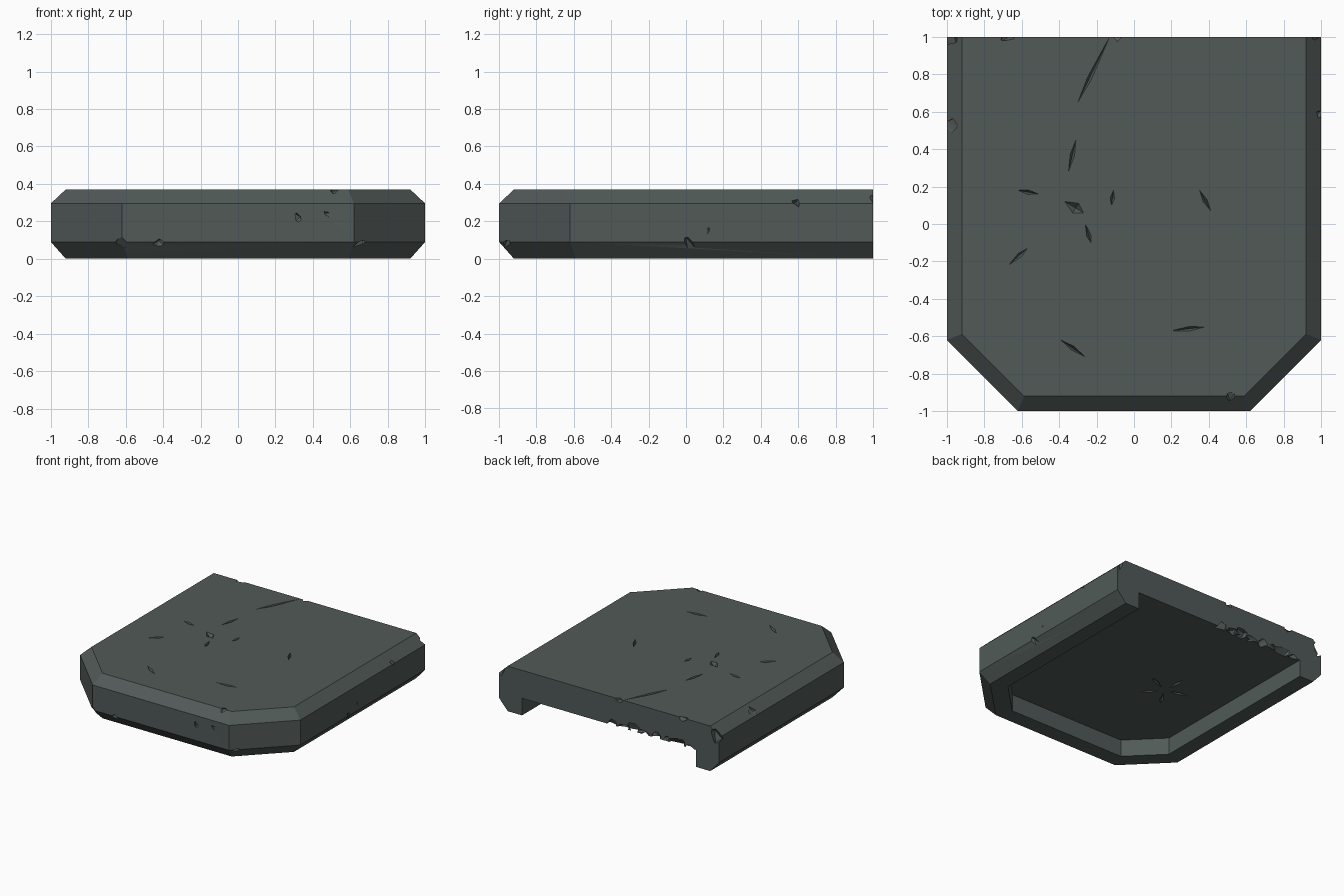
import bpy, bmesh, math, random
from mathutils import Vector

if "Cube" in bpy.data.objects:
    bpy.data.objects.remove(bpy.data.objects["Cube"])

random.seed(4)

stone = bpy.data.materials.new("dark grey stone")
stone.diffuse_color = (0.082, 0.102, 0.097, 1)
stone.use_nodes = True
stone.node_tree.nodes["Principled BSDF"].inputs["Base Color"].default_value = stone.diffuse_color


def outline(d, z, back=1.0):
    """Slab outline with cut front corners, inset by d on all but the back side."""
    k = (math.sqrt(2) - 1) * d
    half = [(1 - d, back), (1 - d, -0.62 + k), (0.62 - k, -1 + d)]
    pts = half + [(-x, y) for x, y in reversed(half)]
    return [(x, y, z) for x, y in pts]


def make_object(name, bm):
    bmesh.ops.recalc_face_normals(bm, faces=bm.faces)
    mesh = bpy.data.meshes.new(name)
    bm.to_mesh(mesh)
    bm.free()
    mesh.materials.append(stone)
    ob = bpy.data.objects.new(name, mesh)
    bpy.context.collection.objects.link(ob)
    return ob


def loft(name, rings):
    bm = bmesh.new()
    rows = [[bm.verts.new(p) for p in r] for r in rings]
    for a, b in zip(rows, rows[1:]):
        for i in range(len(a)):
            j = (i + 1) % len(a)
            bm.faces.new((a[i], a[j], b[j], b[i]))
    bm.faces.new(rows[0])
    bm.faces.new(rows[-1])
    return make_object(name, bm)


def hull(name, points):
    bm = bmesh.new()
    for p in points:
        bm.verts.new(p)
    res = bmesh.ops.convex_hull(bm, input=bm.verts)
    loose = [v for v in bm.verts if not v.link_faces]
    bmesh.ops.delete(bm, geom=loose, context='VERTS')
    return make_object(name, bm)


def cut(target, cutter):
    cutter.hide_render = True
    mod = target.modifiers.new("cut", 'BOOLEAN')
    mod.operation = 'DIFFERENCE'
    mod.solver = 'EXACT'
    mod.object = cutter
    bpy.context.view_layer.objects.active = target
    bpy.ops.object.modifier_apply(modifier=mod.name)
    bpy.data.objects.remove(cutter, do_unlink=True)


def chip(target, x, y, z, r, stretch=(1, 1, 1)):
    """Knock a jagged flake out of an edge."""
    pts = []
    for _ in range(11):
        v = Vector([random.gauss(0, 1) for _ in range(3)]).normalized()
        v *= r * random.uniform(0.75, 1.1)
        pts.append((x + v.x * stretch[0], y + v.y * stretch[1], z + v.z * stretch[2]))
    cut(target, hull("chip_cutter", pts))


def crack(target, x0, y0, x1, y1, z, w=0.012, depth=0.025):
    """Score a thin tapering groove into a level face."""
    a, b = Vector((x0, y0, z)), Vector((x1, y1, z))
    side = (b - a).cross(Vector((0, 0, 1))).normalized() * w
    m = a.lerp(b, random.uniform(0.35, 0.65))
    up = Vector((0, 0, depth))
    cut(target, hull("crack_cutter", [a, b, m + side, m - side, m + up, m - up]))


# Bevelled slab
slab = loft("stone_slab", [outline(0.08, 0), outline(0, 0.09),
                           outline(0, 0.295), outline(0.08, 0.37)])

# Underside recess, open at the back
cut(slab, loft("recess_cutter", [outline(0.21, -0.1, 1.2), outline(0.21, 0.14, 1.2)]))

# Chipped edges: front left corner, sides, front, back corners
for c in [(-0.95, -0.69, 0.36, 0.07), (-0.83, -0.80, 0.38, 0.075), (-0.72, -0.90, 0.37, 0.06),
          (-0.64, -1.0, 0.07, 0.06), (-0.42, -1.0, 0.07, 0.04), (0.66, -0.98, 0.08, 0.05),
          (0.32, -1.02, 0.22, 0.04), (0.47, -1.02, 0.23, 0.035), (0.52, -0.93, 0.37, 0.035),
          (1.0, 0.02, 0.08, 0.05), (1.02, 0.10, 0.14, 0.04), (1.0, 0.58, 0.31, 0.04),
          (0.99, 1.0, 0.33, 0.06), (-0.98, 0.53, 0.33, 0.05), (-0.98, 1.0, 0.30, 0.07),
          (-0.68, 1.01, 0.37, 0.06), (-0.09, 1.01, 0.37, 0.05)]:
    chip(slab, *c)

# Crumbled lower lip of the open back
for i in range(8):
    chip(slab, -0.72 + 0.1 * i, 1.0, random.uniform(0.14, 0.18),
         random.uniform(0.045, 0.07), (1.2, 0.8, 0.9))

# Cracks on the top face
for c in [(-0.13, 1.0, -0.30, 0.65), (-0.31, 0.45, -0.35, 0.28), (-0.62, 0.18, -0.51, 0.16),
          (-0.11, 0.18, -0.12, 0.10), (0.35, 0.18, 0.41, 0.07), (0.20, -0.57, 0.38, -0.55),
          (-0.39, -0.62, -0.26, -0.71), (-0.67, -0.22, -0.57, -0.13), (-0.26, 0.0, -0.23, -0.10)]:
    crack(slab, *c, 0.37)
crack(slab, -0.37, 0.12, -0.27, 0.06, 0.37, 0.03, 0.03)

# Star crack on the recess ceiling
for i in range(5):
    t = i * math.tau / 5 + 0.4
    crack(slab, -0.3 + 0.05 * math.cos(t), 0.05 * math.sin(t),
          -0.3 + 0.2 * math.cos(t), 0.2 * math.sin(t), 0.14, 0.015, 0.02)

# Smooth shading with sharp bevels
bpy.ops.object.select_all(action='DESELECT')
slab.select_set(True)
bpy.context.view_layer.objects.active = slab
bpy.ops.object.shade_smooth_by_angle(angle=math.radians(30))
